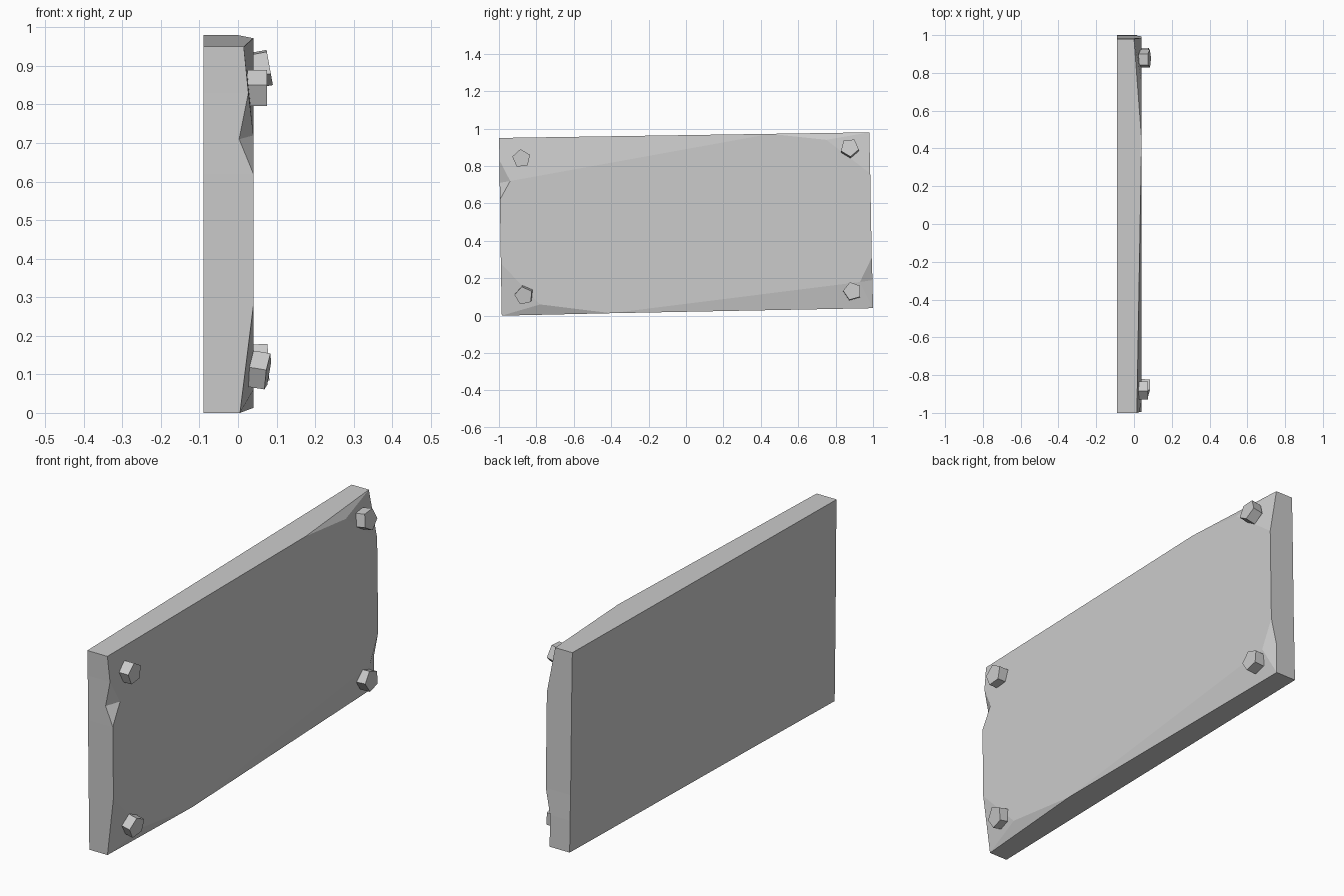
import bpy, bmesh, math
from mathutils import Matrix, Vector

if "Cube" in bpy.data.objects:
    bpy.data.objects.remove(bpy.data.objects["Cube"])

stone = bpy.data.materials.new("plain grey")
stone.use_nodes = True
GREY = (0.6, 0.6, 0.6, 1)
stone.diffuse_color = GREY
stone.node_tree.nodes["Principled BSDF"].inputs["Base Color"].default_value = GREY


def add_object(name, bm):
    bmesh.ops.recalc_face_normals(bm, faces=bm.faces)
    mesh = bpy.data.meshes.new(name)
    bm.to_mesh(mesh)
    bm.free()
    mesh.materials.append(stone)
    obj = bpy.data.objects.new(name, mesh)
    bpy.context.collection.objects.link(obj)
    return obj


# Slab: a chipped rim (y, z, x) around the face, joined to a flat back
BACK, FACE = -0.09, 0.04
rim = [(-.985, 0, .005), (-.4, .013, FACE), (1, .04, .015), (.997, .19, .015),
       (.993, .31, FACE), (.985, .76, FACE), (.98, .98, 0), (.45, .972, FACE),
       (-1, .95, .015), (-.997, .83, .027), (-.996, .71, .003),
       (-.995, .62, FACE), (-.99, .28, FACE)]
bm = bmesh.new()
front = [bm.verts.new((x, y, z)) for y, z, x in rim]
back = [bm.verts.new((BACK, y, z)) for y, z, x in rim]
bm.faces.new(back)
for i in range(len(rim)):
    j = (i + 1) % len(rim)
    bm.faces.new((front[i], front[j], back[j], back[i]))

# Inner ends of the chips: low left, low right, top right, left notch
a, b, c, d = [bm.verts.new((FACE, y, z)) for y, z in
              ((-.78, .06), (.93, .18), (.75, .94), (-.94, .72))]
f = front
bm.faces.new((a, f[1], b, f[4], f[5], c, d, f[11], f[12]))
for tip, run in ((a, (12, 0, 1)), (b, (1, 2, 3, 4)),
                 (c, (5, 6, 7)), (d, (7, 8, 9, 10, 11))):
    for i, j in zip(run, run[1:]):
        bm.faces.new((tip, f[i], f[j]))
bm.faces.new((d, c, f[7]))
add_object("chipped_slab", bm)


# Studs: five-sided pegs, each turned and tilted a little
def stud(name, centre, spin, normal):
    bm = bmesh.new()
    bmesh.ops.create_cone(bm, cap_ends=True, segments=5, radius1=.05,
                          radius2=.05, depth=.05,
                          matrix=Matrix.Rotation(math.radians(spin), 4, 'Z'))
    obj = add_object(name, bm)
    n = Vector(normal).normalized()
    side = Vector((0, 0, 1)).cross(n).normalized()
    up = n.cross(side)
    turn = Matrix((side, up, n)).transposed().to_4x4()
    obj.matrix_world = Matrix.Translation(centre) @ turn


stud("upper_front_stud", (.05, -.88, .84), 6, (1, 0, 0))
stud("upper_back_stud", (.057, .875, .895), 185, (1, 0, .18))
stud("lower_front_stud", (.053, -.865, .11), 12, (1, -.1, -.16))
stud("lower_back_stud", (.054, .89, .13), 16, (1, 0, .05))
